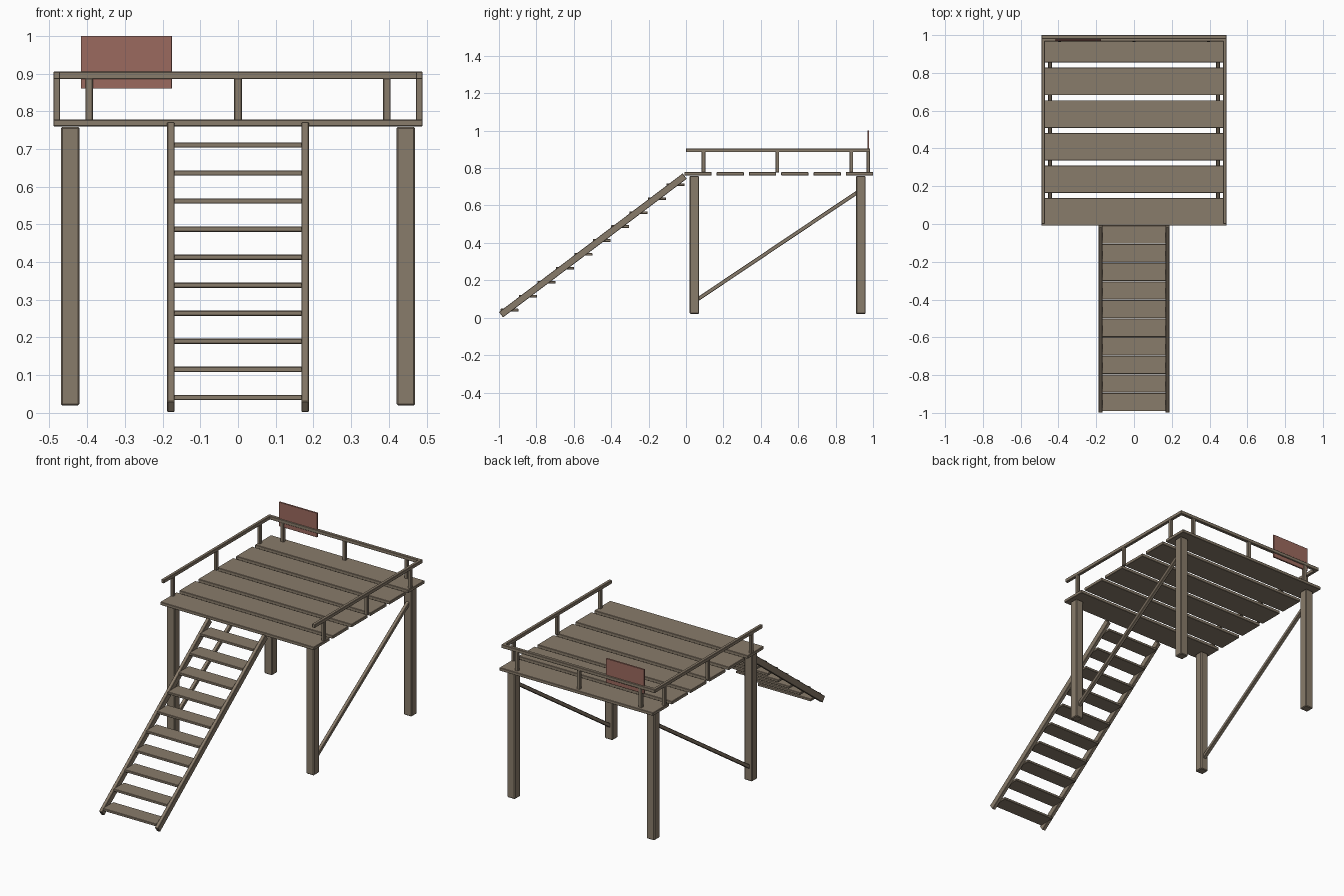
import bpy
from mathutils import Vector, Matrix

cube = bpy.data.objects.get("Cube")
if cube:
    bpy.data.objects.remove(cube, do_unlink=True)


def material(name, rgb):
    mat = bpy.data.materials.new(name)
    mat.use_nodes = True
    mat.diffuse_color = (*rgb, 1)
    mat.node_tree.nodes["Principled BSDF"].inputs["Base Color"].default_value = (*rgb, 1)
    return mat


wood = material("weathered_wood", (0.25, 0.20, 0.145))
red = material("faded_red", (0.33, 0.142, 0.112))


def box(name, centre, size, mat=wood, bevel=0.002):
    """Flat-faced box with lightly chamfered edges."""
    bpy.ops.mesh.primitive_cube_add(size=1, location=centre)
    ob = bpy.context.object
    ob.name = name
    ob.data.transform(Matrix.Diagonal((*size, 1)))
    ob.data.materials.append(mat)
    mod = ob.modifiers.new("chamfer", "BEVEL")
    mod.width = bevel
    mod.segments = 1
    return ob


def beam(name, x, start, end, width, depth):
    """Box sloping in the y-z plane between two (y, z) points."""
    a, b = Vector((x, *start)), Vector((x, *end))
    d = b - a
    ob = box(name, (a + b) / 2, (width, d.length, depth))
    ob.rotation_euler.x = Vector((0, 1, 0)).rotation_difference(d).to_euler().x
    return ob


# Deck planks
for i in range(6):
    box(f"deck_plank_{i + 1}", (0, 0.064 + 0.1727 * i, 0.769), (0.98, 0.146, 0.018))

# Legs, braces, side rails and stair stringers, on both sides
for side, s in (("left", 1), ("right", -1)):
    for end, y in (("front", 0.045), ("back", 0.935)):
        box(f"{end}_{side}_leg", (s * 0.445, y, 0.389), (0.05, 0.05, 0.738), bevel=0.004)
    beam(f"{side}_brace", s * 0.445, (0.05, 0.09), (0.93, 0.68), 0.02, 0.02)
    box(f"{side}_rail", (s * 0.481, 0.492, 0.895), (0.018, 0.984, 0.02))
    for i, y in enumerate((0.094, 0.488, 0.884)):
        box(f"{side}_rail_post_{i + 1}", (s * 0.481, y, 0.832), (0.018, 0.02, 0.112))
    beam(f"{side}_stringer", s * 0.178, (-0.989, 0.016), (-0.007, 0.757), 0.02, 0.036)

# Back rail and posts
box("back_rail", (0, 0.975, 0.895), (0.98, 0.019, 0.02))
for i, x in enumerate((-0.395, 0, 0.395)):
    box(f"back_rail_post_{i + 1}", (x, 0.974, 0.832), (0.02, 0.019, 0.112))

# Stair treads
for i in range(10):
    box(f"stair_tread_{i + 1}", (0, -0.943 + 0.0985 * i, 0.041 + 0.0744 * i),
        (0.34, 0.096, 0.014))

# Sign board fixed to the back rail
box("sign_board", (-0.296, 0.974, 0.93), (0.242, 0.009, 0.14), red, 0.001)
